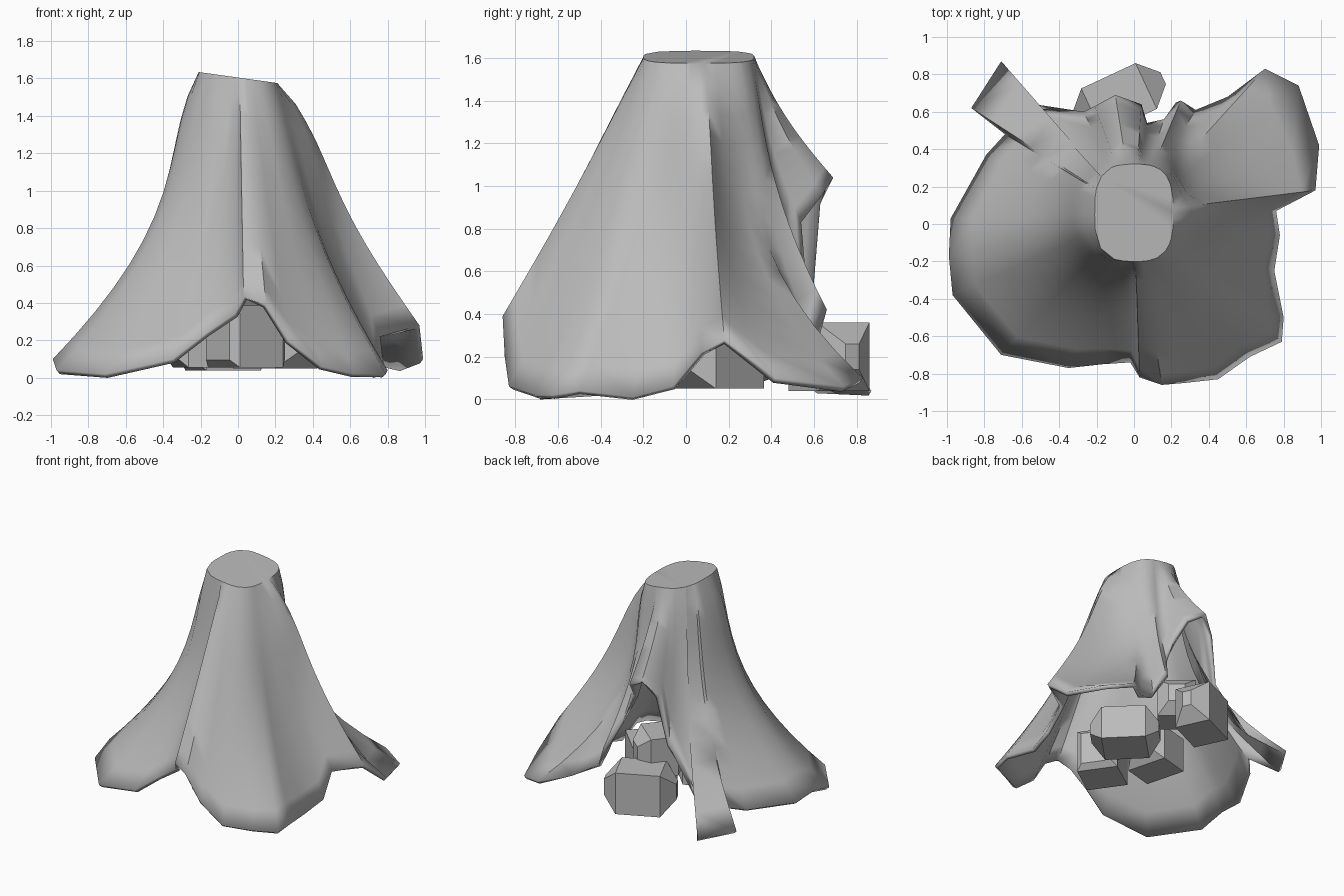
import bpy
import bmesh
import math
from mathutils import Vector, Matrix

cube = bpy.data.objects.get("Cube")
if cube:
    bpy.data.objects.remove(cube, do_unlink=True)


def make_material(name, value):
    material = bpy.data.materials.new(name)
    material.use_nodes = True
    color = (value, value, value, 1)
    material.diffuse_color = color
    material.node_tree.nodes["Principled BSDF"].inputs["Base Color"].default_value = color
    return material


grey = make_material("plain grey", 0.5)


def add_object(name, bm):
    mesh = bpy.data.meshes.new(name)
    bm.to_mesh(mesh)
    bm.free()
    mesh.materials.append(grey)
    obj = bpy.data.objects.new(name, mesh)
    bpy.context.collection.objects.link(obj)
    return obj


def smooth(obj, degrees):
    bpy.ops.object.select_all(action="DESELECT")
    obj.select_set(True)
    bpy.context.view_layer.objects.active = obj
    bpy.ops.object.shade_smooth_by_angle(angle=math.radians(degrees))


# Ragged hem of the bark: x, y, z and how strongly the slope flares outward
HEM = [
    (.03, -.82, .43, 1.05), (.15, -.86, .39, 1.08), (.27, -.85, .2, 1.15),
    (.45, -.83, .06, 1.2), (.62, -.71, .02, 1.3), (.79, -.63, .02, 1.5),
    (.8, -.5, .04, 1.55), (.75, -.25, .01, 1.35), (.78, -.06, .06, 1.12),
    (.76, .07, .22, 1.0), (.97, .18, .28, 1.2), (.99, .42, .1, 2.2),
    (.88, .74, .06, 2.8), (.7, .83, .1, 2.8), (.5, .68, .14, 2.3),
    (.33, .61, .24, 1.8), (.25, .66, .42, 1.7), (.16, .56, .6, 1.7),
    (.07, .54, .83, 1.6), (.04, .64, .96, 1.35), (-.1, .69, 1.04, 1.35),
    (-.21, .63, .92, 1.6), (-.27, .6, .55, 1.8), (-.53, .64, .22, 2.0),
    (-.71, .87, .04, 2.4), (-.87, .62, .05, 2.3), (-.69, .48, .14, 1.7),
    (-.79, .37, .1, 1.75), (-.98, .03, .08, 1.9), (-.99, -.17, .1, 1.9),
    (-.97, -.38, .04, 1.95), (-.71, -.7, .02, 2.1), (-.35, -.77, .1, 2.2),
    (-.17, -.75, .24, 1.9), (-.02, -.74, .34, 1.45),
]
CENTER = Vector((0, .06, 0))
ROWS = 12


def crown_radius(angle):
    # Rounded, slightly long outline of the cut top
    c, s = abs(math.cos(angle)), abs(math.sin(angle))
    return ((c / .21) ** 3 + (s / .26) ** 3) ** (-1 / 3)


def spoke(x, y, z, flare):
    # One sloping strip of bark from the cut top down to the hem
    offset = Vector((x, y, 0)) - CENTER
    direction = offset.normalized()
    start = crown_radius(math.atan2(offset.y, offset.x))
    reach = offset.length - start
    top = 1.605 - .14 * direction.x * start
    shoulder = .1 + .8 * direction.x ** 2
    points = []
    for i in range(ROWS + 1):
        t = i / ROWS
        radius = start + reach * t ** flare + shoulder * t * (1 - t) ** 4
        point = CENTER + direction * radius
        point.z = top + (z - top) * t
        points.append(point)
    return points


# Hollow bark shell, thickened inward
bm = bmesh.new()
strips = [[bm.verts.new(p) for p in spoke(*h)] for h in HEM]
for a, b in zip(strips, strips[1:] + strips[:1]):
    for i in range(ROWS):
        bm.faces.new((a[i], a[i + 1], b[i + 1], b[i]))
bm.faces.new([s[0] for s in strips])
bark = add_object("stump_bark", bm)
shell = bark.modifiers.new("thickness", "SOLIDIFY")
shell.thickness = .03
shell.offset = -1
smooth(bark, 50)


# Long stones with tapered ends, tucked under the shell
def stone(name, place, size, turn, taper):
    bm = bmesh.new()
    bmesh.ops.create_cube(bm, size=1)
    bmesh.ops.scale(bm, vec=size, verts=bm.verts)
    end_edges = [e for e in bm.edges
                 if abs(e.verts[0].co.x - e.verts[1].co.x) < .01]
    bmesh.ops.bevel(bm, geom=end_edges, offset=taper,
                    segments=1, affect="EDGES")
    bmesh.ops.rotate(bm, verts=bm.verts, cent=(0, 0, 0),
                     matrix=Matrix.Rotation(math.radians(turn), 3, "Z"))
    bmesh.ops.translate(bm, verts=bm.verts, vec=place)
    add_object(name, bm)


stone("back_stone", (-.08, .67, .2), (.52, .27, .32), 25, .1)
stone("left_stone", (.2, .14, .18), (.5, .32, .26), -45, .09)
stone("front_stone", (.04, -.31, .22), (.36, .3, .33), 35, .04)
stone("right_stone", (-.19, .02, .19), (.4, .32, .27), 15, .08)
stone("upper_stone", (-.06, .41, .39), (.36, .28, .3), 50, .08)
